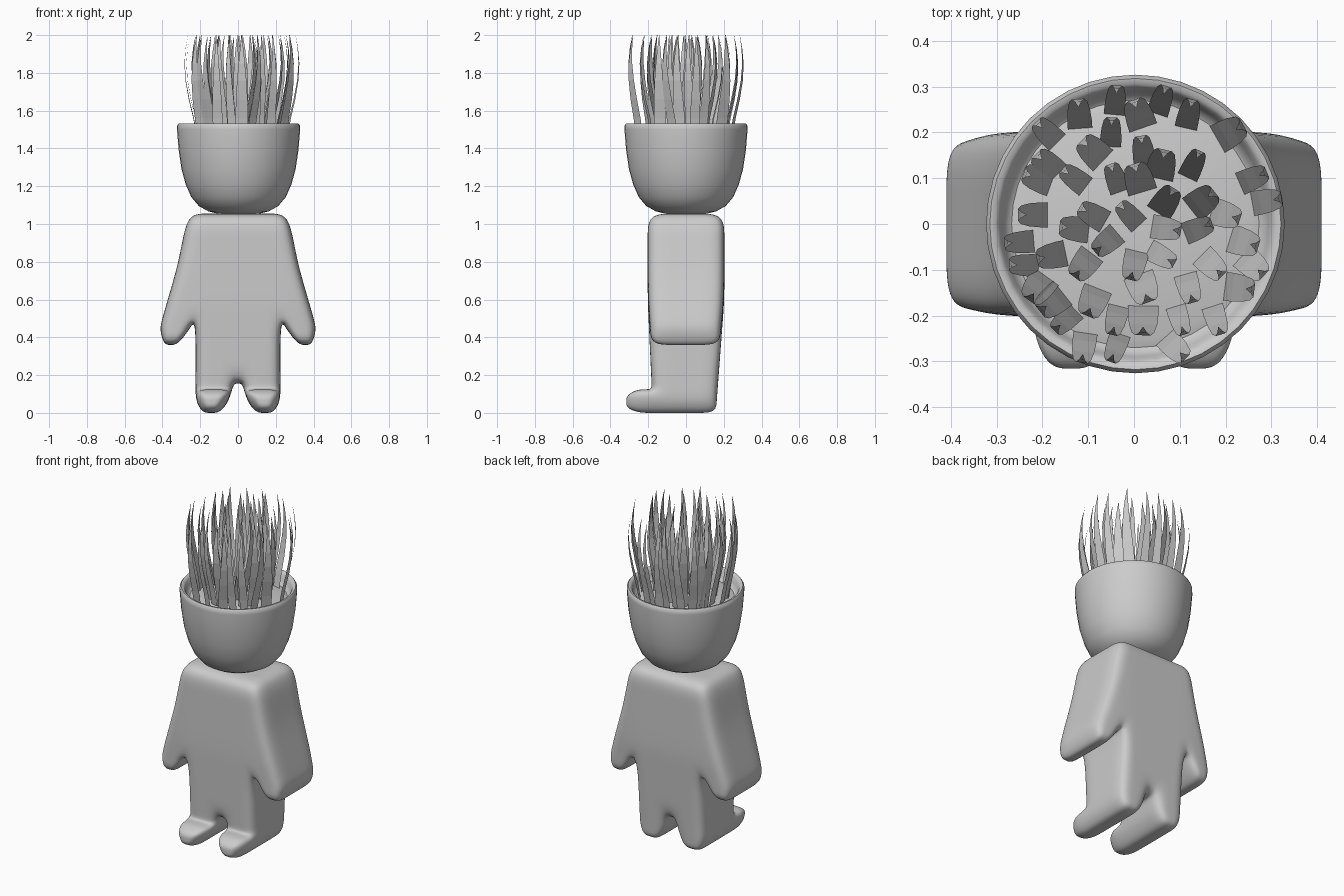
import bpy, bmesh, math, random
from mathutils import Vector

random.seed(4)
cube = bpy.data.objects.get("Cube")
if cube:
    bpy.data.objects.remove(cube, do_unlink=True)

grey = bpy.data.materials.new("plain grey")
grey.use_nodes = True
grey.diffuse_color = (0.6, 0.6, 0.6, 1)
grey.node_tree.nodes["Principled BSDF"].inputs["Base Color"].default_value = (0.6, 0.6, 0.6, 1)


def finish(name, bm, recalc=True):
    """Turn a bmesh into a named, coloured object."""
    if recalc:
        bmesh.ops.recalc_face_normals(bm, faces=bm.faces)
    mesh = bpy.data.meshes.new(name)
    bm.to_mesh(mesh)
    bm.free()
    mesh.materials.append(grey)
    obj = bpy.data.objects.new(name, mesh)
    bpy.context.collection.objects.link(obj)
    return obj


def smooth(obj, angle):
    bpy.ops.object.select_all(action='DESELECT')
    obj.select_set(True)
    bpy.context.view_layer.objects.active = obj
    bpy.ops.object.shade_smooth_by_angle(angle=math.radians(angle))


# Body cage: blocks of cells in the front plane, given as height and x columns
BLOCKS = {
    "chest": [(1.055, (0, .05, .09, .12, .16, .262)),
              (.92, (0, .06, .11, .14, .185, .293)),
              (.78, (0, .07, .13, .175, .225, .319)),
              (.6, (0, .07, .14, .215, .28, .372)),
              (.5, (0, .07, .14, .225, .31, .401))],
    "belly": [(.5, (0, .07, .14, .225)),
              (.3, (0, .06, .13, .225)),
              (.155, (0, .022, .125, .225))],
    "arm": [(.5, (.225, .31, .401)),
            (.44, (.258, .335, .416)),
            (.36, (.32, .357, .392))],
    "leg": [(.155, (.022, .125, .225)),
            (.12, (.032, .13, .225)),
            (.06, (.05, .135, .222)),
            (0, (.095, .14, .19))],
}


def body_layers(x, z):
    """Front-to-back points of the body at one place in the front plane."""
    t = min(z / .6, 1)
    taper = 1 - .4 * max(0, x - .25)
    front, back = -(.175 + .028 * t) * taper, (.158 + .045 * t) * taper
    return [Vector((x, y, z)) for y in (front, front * .3, back * .3, back)]


def foot_layers(x, z):
    """Points from the shin forward to the toe."""
    shin = body_layers(x, z)[0]
    instep = Vector((.137 + (x - .137) * .97, -.25, z * 1.08))
    toe = Vector((.14 + (x - .14) * .55, -.316, .025 + z * .58))
    return [shin, instep, toe]


cells = []


def add_cells(rows, layers):
    grid = [[layers(x, z) for x in xs] for z, xs in rows]
    for upper, lower in zip(grid, grid[1:]):
        for c in range(len(lower) - 1):
            ring = (upper[c], upper[c + 1], lower[c + 1], lower[c])
            for k in range(len(ring[0]) - 1):
                cells.append([p[k] for p in ring] + [p[k + 1] for p in ring])


for rows in BLOCKS.values():
    add_cells(rows, body_layers)
add_cells(BLOCKS["leg"][1:], foot_layers)

# Keep only the outer faces of the cells, mirrored to both sides
SIDES = [(0, 1, 2, 3), (4, 5, 6, 7), (0, 1, 5, 4), (1, 2, 6, 5), (2, 3, 7, 6), (3, 0, 4, 7)]
faces = {}
for sign in (1, -1):
    for cell in cells:
        for side in SIDES:
            pts = [(round(sign * cell[i].x, 4) + 0.0, round(cell[i].y, 4), round(cell[i].z, 4))
                   for i in side]
            key = frozenset(pts)
            if key in faces:
                del faces[key]
            else:
                faces[key] = pts
bm = bmesh.new()
verts = {}
for pts in faces.values():
    for p in pts:
        if p not in verts:
            verts[p] = bm.verts.new(p)
    bm.faces.new([verts[p] for p in pts])
body = finish("body", bm)
subsurf = body.modifiers.new("rounding", 'SUBSURF')
subsurf.levels = subsurf.render_levels = 3
for poly in body.data.polygons:
    poly.use_smooth = True


def lathe(name, profile, steps=40):
    bm = bmesh.new()
    pts = [bm.verts.new((r, 0, z)) for r, z in profile]
    edges = [bm.edges.new(pair) for pair in zip(pts, pts[1:])]
    bmesh.ops.spin(bm, geom=pts + edges, cent=(0, 0, 0), axis=(0, 0, 1),
                   angle=math.tau, steps=steps)
    bmesh.ops.remove_doubles(bm, verts=bm.verts, dist=.0005)
    obj = finish(name, bm)
    obj.location.x = .003
    smooth(obj, 60)
    return obj


# Head: a round pot with a rolled rim, and the soil inside it
SOIL = 1.47
lathe("pot_head", [(0, 1.052), (.11, 1.055), (.16, 1.067), (.21, 1.095), (.25, 1.142),
                   (.28, 1.21), (.302, 1.29), (.317, 1.39), (.326, 1.5), (.326, 1.52),
                   (.318, 1.531), (.306, 1.529), (.297, 1.518), (.29, 1.49),
                   (.28, SOIL), (.262, SOIL - .012), (0, SOIL - .012)])
lathe("soil", [(0, SOIL), (.25, SOIL), (.275, SOIL - .008)])

# Grass: one bent, pointed blade repeated, each leaning outward
BLADE = [(0, SOIL - .01, 1), (.018, 1.56, 1), (.042, 1.66, .92), (.06, 1.76, .74),
         (.066, 1.85, .5), (.06, 1.93, .26), (.048, 2.0, .02)]
# Blade places by row, in hundredths: y, then x
PLACES = [(27, (-4, 6)), (24, (-12, 1, 12)), (20, (-19, -5, 21)), (16, (-9, 2)),
          (13, (-19, 6, 13)), (10, (-21, -13, -4, 1, 26)), (5, (7, 15, 29)),
          (2, (-22, -9, -1, 20)), (-1, (-13, 7, 14)), (-4, (-25, -6, 24)),
          (-7, (-18, 6)), (-9, (-24, -11, 0, 17, 26)), (-14, (-21, 2, 12, 23)),
          (-17, (-18, -9)), (-21, (-15, -4, 2, 10, 18)), (-27, (-11, -4, 9))]
bm = bmesh.new()
for y, xs in PLACES:
    for x in xs:
        angle = math.atan2(y, x) + random.uniform(-.45, .45)
        out = Vector((math.cos(angle), math.sin(angle), 0))
        across = Vector((-out.y, out.x, 0))
        base = Vector((x, y, 0)) / 100 - out * .033
        half = random.uniform(.022, .034)
        previous = None
        for lean, z, width in BLADE:
            mid = base + out * lean + Vector((0, 0, z))
            pair = [bm.verts.new(mid + across * half * width * s) for s in (-1, 1)]
            if previous:
                bm.faces.new((previous[0], previous[1], pair[1], pair[0]))
            previous = pair
finish("grass_blades", bm, recalc=False)
